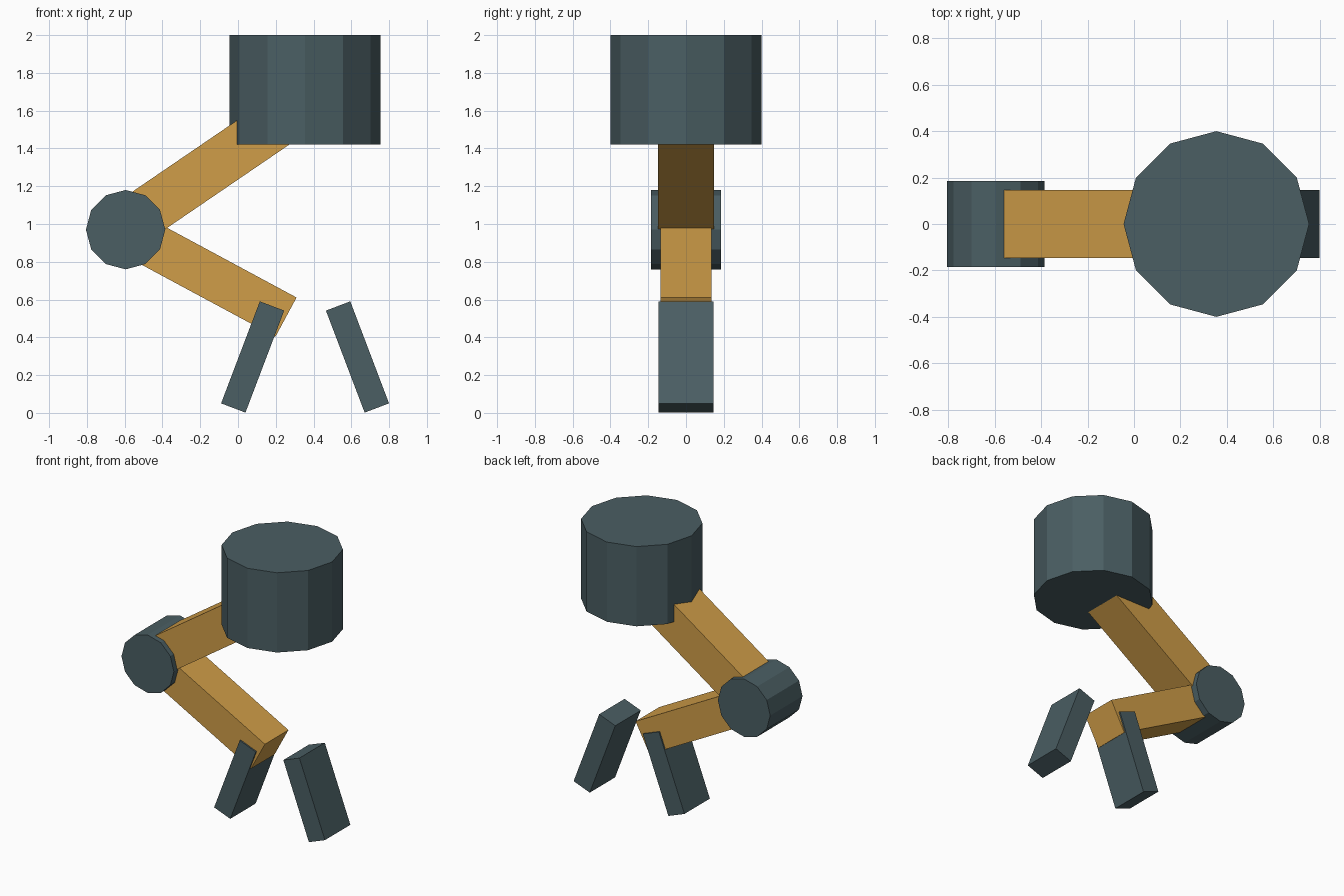
import bpy
import math
from mathutils import Vector

cube = bpy.data.objects.get("Cube")
if cube:
    bpy.data.objects.remove(cube, do_unlink=True)


def make_material(name, rgb):
    mat = bpy.data.materials.new(name)
    mat.use_nodes = True
    color = (*rgb, 1.0)
    mat.diffuse_color = color
    mat.node_tree.nodes["Principled BSDF"].inputs["Base Color"].default_value = color
    return mat


slate = make_material("slate_grey", (0.069, 0.112, 0.125))
ochre = make_material("ochre_yellow", (0.63, 0.34, 0.065))


def finish(name, mat):
    obj = bpy.context.object
    obj.name = name
    obj.data.name = name
    obj.data.materials.append(mat)
    return obj


def drum(name, center, radius, depth, mat, rotation=(0, 0, 0)):
    bpy.ops.mesh.primitive_cylinder_add(vertices=12, radius=radius, depth=depth,
                                        location=center, rotation=rotation)
    return finish(name, mat)


def bar(name, start, end, thickness, width, mat):
    """Box running between two (x, z) points, centred on y = 0."""
    a, b = Vector((start[0], 0, start[1])), Vector((end[0], 0, end[1]))
    d = b - a
    bpy.ops.mesh.primitive_cube_add(size=1, location=(a + b) / 2,
                                    rotation=(0, -math.atan2(d.z, d.x), 0))
    obj = finish(name, mat)
    obj.scale = (d.length, width, thickness)
    return obj


# Shoulder drum and elbow joint
AXIS_X = 0.355
drum("shoulder_drum", (AXIS_X, 0, 1.711), 0.4, 0.578, slate)
elbow = (-0.595, 0.97)
drum("elbow_joint", (elbow[0], 0, elbow[1]), 0.21, 0.37, slate,
     (math.pi / 2, 0, 0))

# Arm segments meeting at the elbow
bar("upper_arm", (-0.595, 0.988), (0.2, 1.53), 0.262, 0.294, ochre)
bar("forearm", (-0.595, 0.964), (0.254, 0.507), 0.236, 0.27, ochre)

# Gripper fingers, mirrored about the drum axis
for name, side in (("right_finger", -1), ("left_finger", 1)):
    bar(name, (AXIS_X + side * 0.175, 0.566), (AXIS_X + side * 0.38, 0.026),
        0.138, 0.291, slate)
